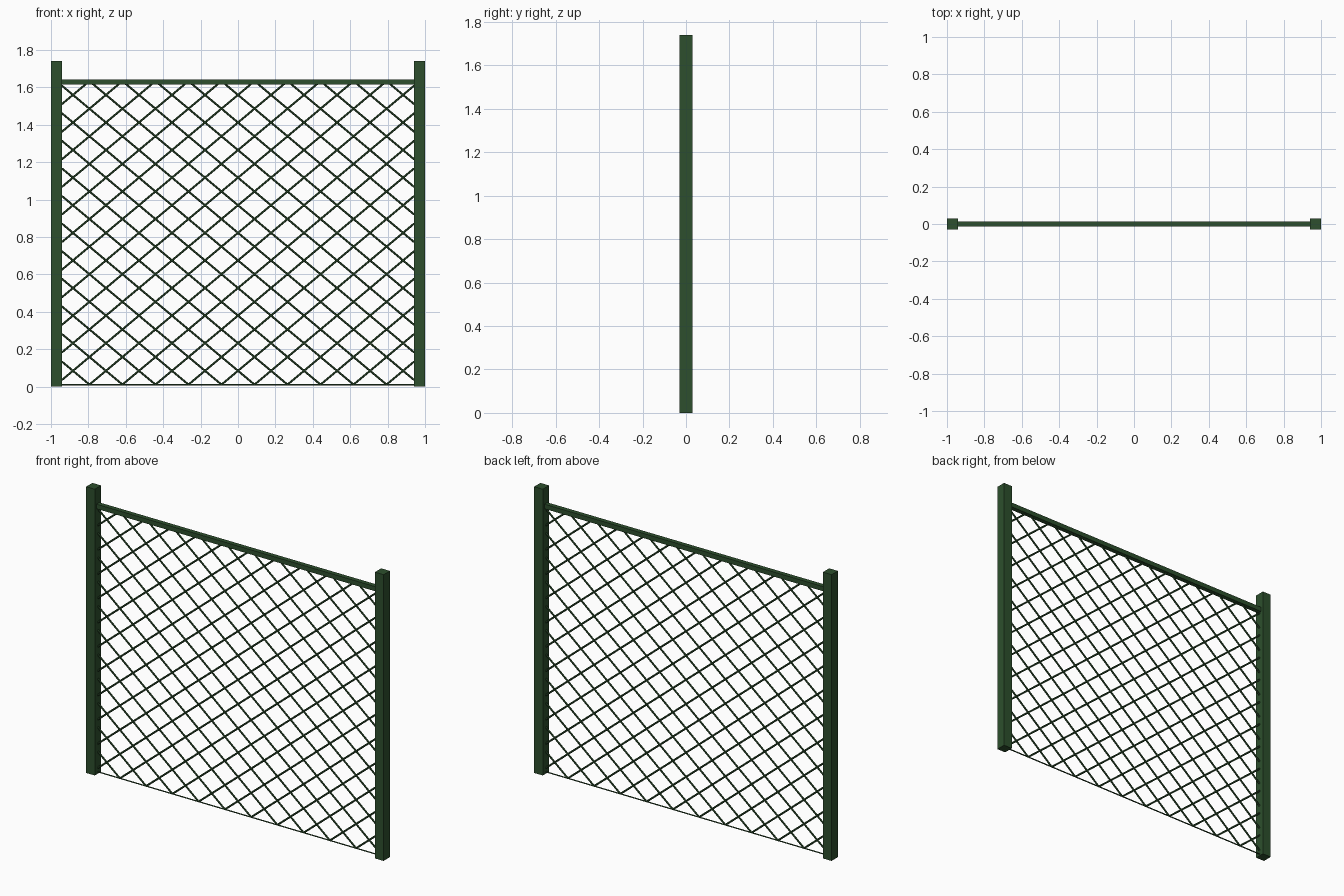
import bpy, bmesh
from mathutils import Vector

if "Cube" in bpy.data.objects:
    bpy.data.objects.remove(bpy.data.objects["Cube"])

green = bpy.data.materials.new("dark_green_paint")
green.diffuse_color = (0.026, 0.078, 0.026, 1)
green.use_nodes = True
green.node_tree.nodes["Principled BSDF"].inputs["Base Color"].default_value = green.diffuse_color


def finish(name, bm):
    bmesh.ops.recalc_face_normals(bm, faces=bm.faces)
    me = bpy.data.meshes.new(name)
    bm.to_mesh(me)
    bm.free()
    me.materials.append(green)
    ob = bpy.data.objects.new(name, me)
    bpy.context.collection.objects.link(ob)
    return ob


def box(name, centre, size):
    bm = bmesh.new()
    bmesh.ops.create_cube(bm, size=1)
    bmesh.ops.scale(bm, vec=size, verts=bm.verts)
    bmesh.ops.translate(bm, vec=centre, verts=bm.verts)
    return finish(name, bm)


def add_wire(bm, a, b, radius, sides=6):
    a, b = Vector(a), Vector(b)
    d = b - a
    made = bmesh.ops.create_cone(bm, cap_ends=True, segments=sides,
                                 radius1=radius, radius2=radius, depth=d.length)
    rot = d.to_track_quat('Z', 'Y')
    for v in made["verts"]:
        v.co = rot @ v.co + (a + b) / 2


# Square posts
POST, HEIGHT = 0.058, 1.74
for name, s in (("left_post", -1), ("right_post", 1)):
    box(name, (s * (1 - POST / 2), 0, HEIGHT / 2), (POST, 0.06, HEIGHT))

# Top rail between the posts
INNER = 1 - POST
box("top_rail", (0, 0, 1.629), (2 * INNER, 0.028, 0.028))

# Bottom tension wire
Z0, Z1 = 0.011, 1.62
bm = bmesh.new()
add_wire(bm, (-INNER, 0, Z0), (INNER, 0, Z0), 0.004)
finish("bottom_wire", bm)

# Diamond mesh: two sets of slanted wires clipped to the frame
PITCH, ROW = 0.1765, 0.1475
slope = ROW / PITCH
run = (Z1 - Z0) / slope
for name, s in (("mesh_rising_wires", 1), ("mesh_falling_wires", -1)):
    bm = bmesh.new()
    for k in range(-20, 20):
        x0 = (k + 0.5) * PITCH
        lo, hi = max(x0, -INNER), min(x0 + run, INNER)
        if hi - lo > 0.01:
            add_wire(bm, (s * lo, 0, Z0 + (lo - x0) * slope),
                     (s * hi, 0, Z0 + (hi - x0) * slope), 0.0055)
    finish(name, bm)
